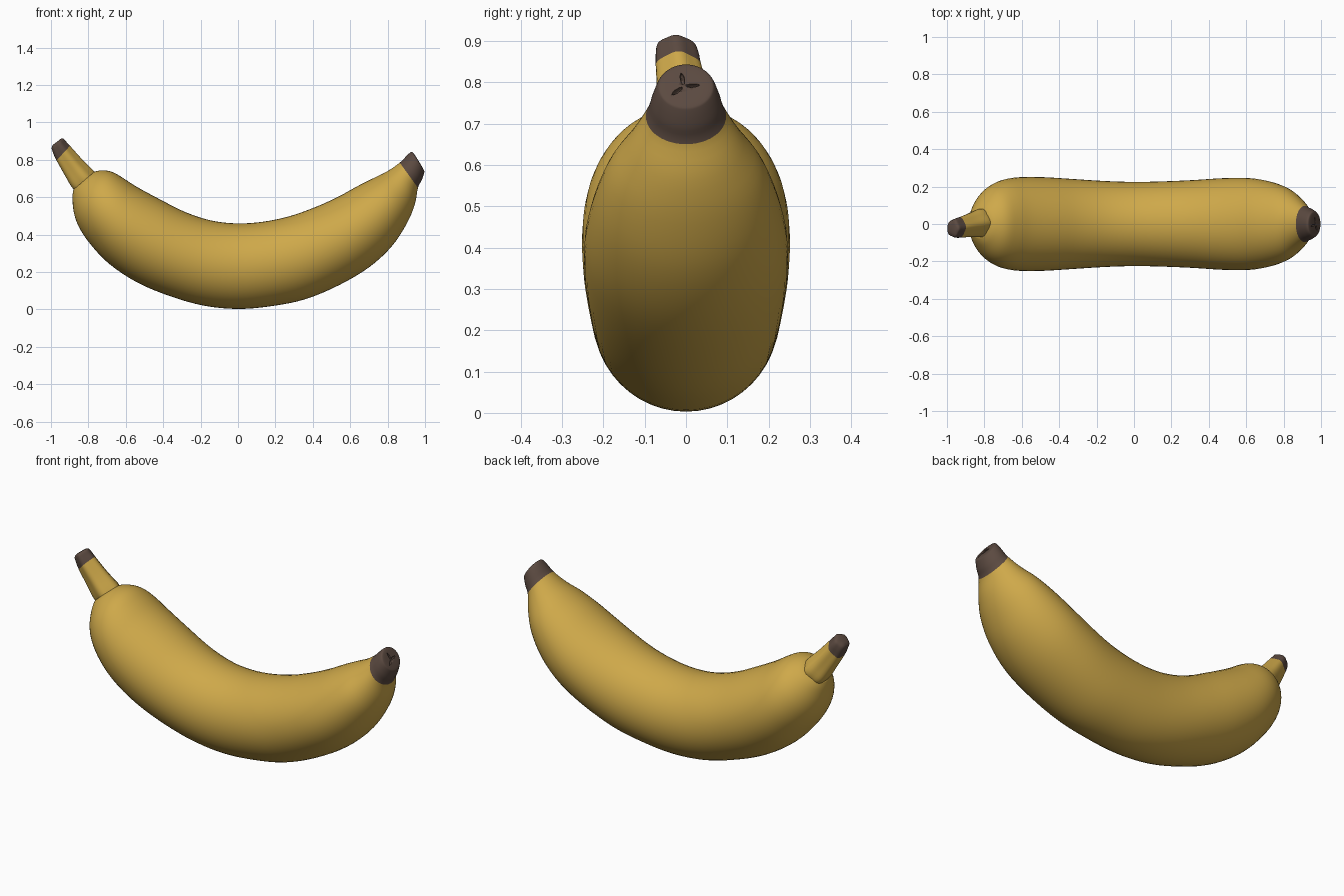
import bpy, bmesh, math
from mathutils import Vector, Matrix

if "Cube" in bpy.data.objects:
    bpy.data.objects.remove(bpy.data.objects["Cube"])


def material(name, rgb):
    m = bpy.data.materials.new(name)
    m.diffuse_color = (*rgb, 1)
    m.use_nodes = True
    m.node_tree.nodes["Principled BSDF"].inputs["Base Color"].default_value = m.diffuse_color
    return m


YELLOW = material("banana yellow", (0.62, 0.395, 0.068))
BROWN = material("dark brown", (0.105, 0.068, 0.052))


def finish(name, bm, angle):
    bmesh.ops.recalc_face_normals(bm, faces=bm.faces)
    me = bpy.data.meshes.new(name)
    bm.to_mesh(me)
    bm.free()
    me.materials.append(YELLOW)
    me.materials.append(BROWN)
    me.shade_smooth()
    me.set_sharp_from_angle(angle=math.radians(angle))
    ob = bpy.data.objects.new(name, me)
    bpy.context.collection.objects.link(ob)
    return ob


def spline(keys, n):
    """Catmull-Rom interpolation of tuples, n steps per span."""
    out = []
    for i in range(len(keys) - 1):
        p0, p1 = keys[max(i - 1, 0)], keys[i]
        p2, p3 = keys[i + 1], keys[min(i + 2, len(keys) - 1)]
        for s in range(n):
            t = s / n
            out.append([0.5 * (2 * b + (c - a) * t + (2 * a - 5 * b + 4 * c - d) * t * t
                               + (3 * b - a - 3 * c + d) * t ** 3)
                        for a, b, c, d in zip(p0, p1, p2, p3)])
    return out + [list(keys[-1])]


def loft(name, keys, brown_from, n=4, sides=48, ridge=0.0, angle=60):
    """Skin rings given as inner x,z, outer x,z, half width, y centre."""
    bm = bmesh.new()
    rings = []
    for ix, iz, ox, oz, w, cy in spline(keys, n):
        c = Vector(((ix + ox) / 2, cy, (iz + oz) / 2))
        u = Vector((ix - ox, 0, iz - oz)) / 2
        ring = []
        for k in range(sides):
            a = 2 * math.pi * k / sides
            r = 1 + ridge * math.cos(5 * a)
            ring.append(bm.verts.new(c + u * math.cos(a) * r + Vector((0, w * math.sin(a) * r, 0))))
        rings.append(ring)
    for i in range(len(rings) - 1):
        for k in range(sides):
            j = (k + 1) % sides
            f = bm.faces.new((rings[i][k], rings[i][j], rings[i + 1][j], rings[i + 1][k]))
            f.material_index = int(i >= brown_from * n)
    bm.faces.new(rings[0])
    bm.faces.new(rings[-1]).material_index = 1
    return finish(name, bm, angle)


# Curved fruit body with its brown blossom end
body_keys = [
    (-.77, .735, -.88, .64, .075), (-.745, .742, -.885, .60, .11),
    (-.70, .742, -.878, .52, .165), (-.66, .73, -.85, .44, .205),
    (-.61, .70, -.79, .35, .235), (-.54, .655, -.69, .245, .25),
    (-.42, .59, -.54, .145, .25), (-.28, .52, -.36, .07, .24),
    (-.14, .475, -.18, .02, .23), (0, .46, 0, .003, .225),
    (.14, .47, .18, .018, .228), (.28, .50, .36, .055, .235),
    (.42, .55, .54, .13, .245), (.54, .605, .70, .225, .245),
    (.64, .66, .82, .335, .225), (.73, .705, .90, .455, .19),
    (.80, .74, .945, .56, .14), (.865, .785, .962, .65, .097),
    (.90, .82, .982, .69, .083), (.925, .842, .995, .728, .07),
    (.939, .835, .995, .743, .058), (.958, .806, .978, .774, .02)]
body = loft("fruit_body", [k + (0,) for k in body_keys], brown_from=17)

# Ridged stem with a brown tip, leaning slightly forward
stem_keys = [
    (-.755, .715, -.86, .625, .07, .005), (-.78, .745, -.89, .65, .074, .005),
    (-.835, .80, -.925, .71, .063, -.005), (-.90, .873, -.972, .795, .054, -.018),
    (-.918, .893, -.99, .835, .051, -.021), (-.935, .912, -.998, .862, .044, -.024),
    (-.948, .912, -.99, .88, .025, -.025)]
loft("stem", stem_keys, brown_from=3, sides=40, ridge=0.05)

# Three small slits cut into the blossom end
normal = Vector((.85, 0, .53)).normalized()
side = Vector((0, 1, 0))
up = normal.cross(side)
frame = Matrix((side, up, normal)).transposed().to_4x4()
bm = bmesh.new()
for deg in (100, 5, 220):
    m = (Matrix.Translation((.967, -.005, .790)) @ frame
         @ Matrix.Rotation(math.radians(deg), 4, 'Z')
         @ Matrix.Translation((.021, 0, 0)) @ Matrix.Diagonal((.016, .005, .014, 1)))
    bmesh.ops.create_uvsphere(bm, u_segments=16, v_segments=8, radius=1, matrix=m)
for f in bm.faces:
    f.material_index = 1
cutter = finish("slit_cutter", bm, 60)
cutter.hide_render = True
cutter.hide_set(True)
mod = body.modifiers.new("slits", 'BOOLEAN')
mod.operation = 'DIFFERENCE'
mod.solver = 'EXACT'
mod.object = cutter
